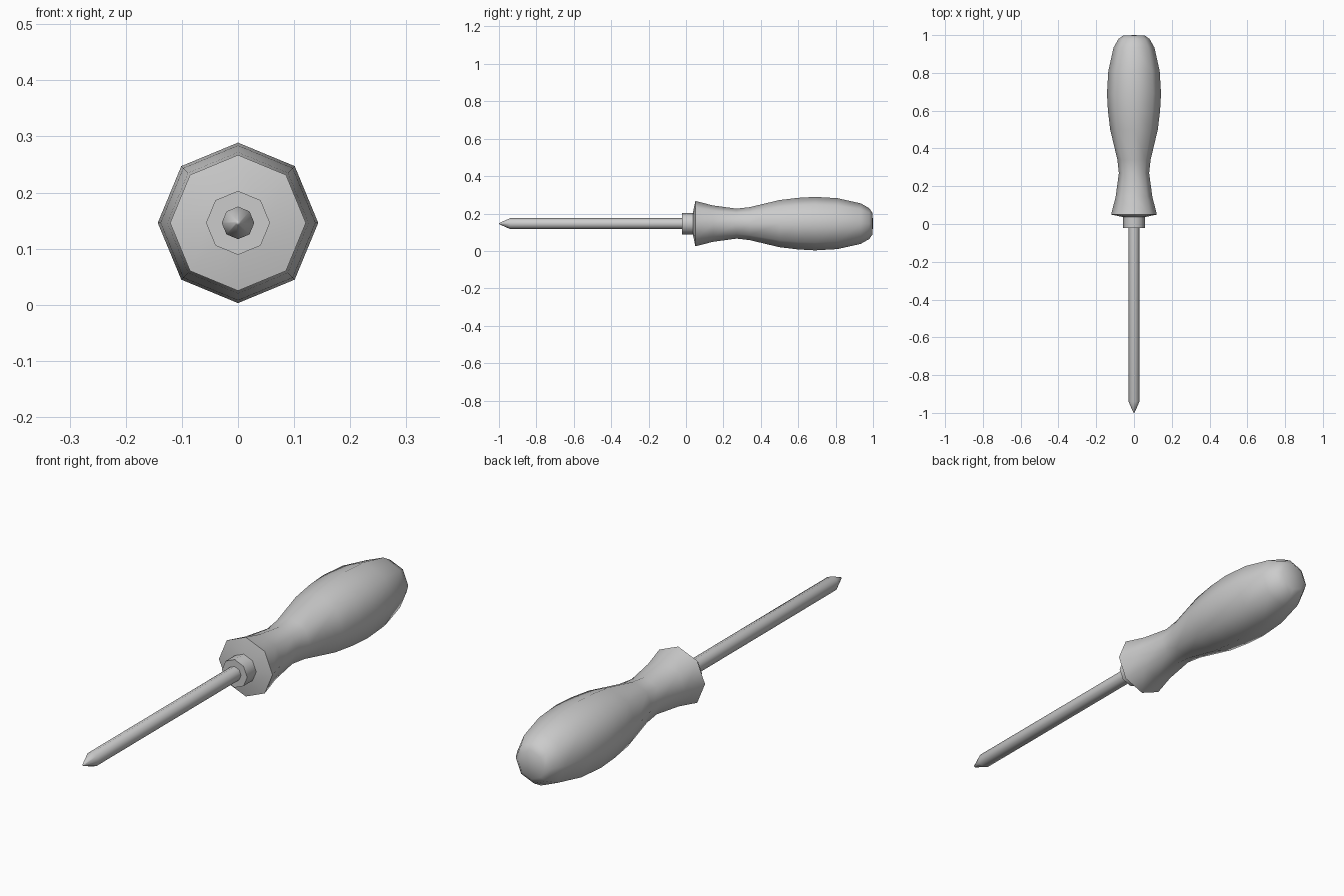
import bpy, bmesh, math

if "Cube" in bpy.data.objects:
    bpy.data.objects.remove(bpy.data.objects["Cube"])

AXIS_Z = 0.146
SIDES = 8


def lathe(name, profile):
    """Closed eight-sided solid around the y axis from (y, radius) points."""
    bm = bmesh.new()
    rings = []
    for y, r in profile:
        if r == 0:
            rings.append([bm.verts.new((0, y, AXIS_Z))] * SIDES)
        else:
            rings.append([bm.verts.new((r * math.cos(a), y, AXIS_Z + r * math.sin(a)))
                          for a in (2 * math.pi * i / SIDES for i in range(SIDES))])
    for a, b in zip(rings, rings[1:]):
        for i in range(SIDES):
            j = (i + 1) % SIDES
            corners = list(dict.fromkeys([a[i], a[j], b[j], b[i]]))
            bm.faces.new(corners)
    # Flat caps where the profile does not end in a point
    for ring in (rings[0], rings[-1]):
        if ring[0] is not ring[1]:
            bm.faces.new(ring)
    bmesh.ops.recalc_face_normals(bm, faces=bm.faces)
    mesh = bpy.data.meshes.new(name)
    bm.to_mesh(mesh)
    bm.free()
    obj = bpy.data.objects.new(name, mesh)
    bpy.context.collection.objects.link(obj)
    bpy.ops.object.select_all(action='DESELECT')
    obj.select_set(True)
    bpy.context.view_layer.objects.active = obj
    bpy.ops.object.shade_smooth_by_angle(angle=math.radians(50))
    return obj


# Grip: flared front rim, narrow waist, swollen palm, rounded butt
lathe("handle", [(0.036, 0.055), (0.05, 0.121), (0.145, 0.097), (0.27, 0.080),
                 (0.34, 0.088), (0.50, 0.126), (0.60, 0.138), (0.69, 0.143),
                 (0.81, 0.136), (0.935, 0.108), (0.98, 0.082), (0.997, 0.058),
                 (1.0, 0)])

# Collar between grip and shaft
lathe("collar", [(-0.022, 0.057), (0.045, 0.057)])

# Shaft with pointed tip
lathe("shaft", [(-1.0, 0), (-0.997, 0.004), (-0.94, 0.029), (-0.015, 0.029)])
